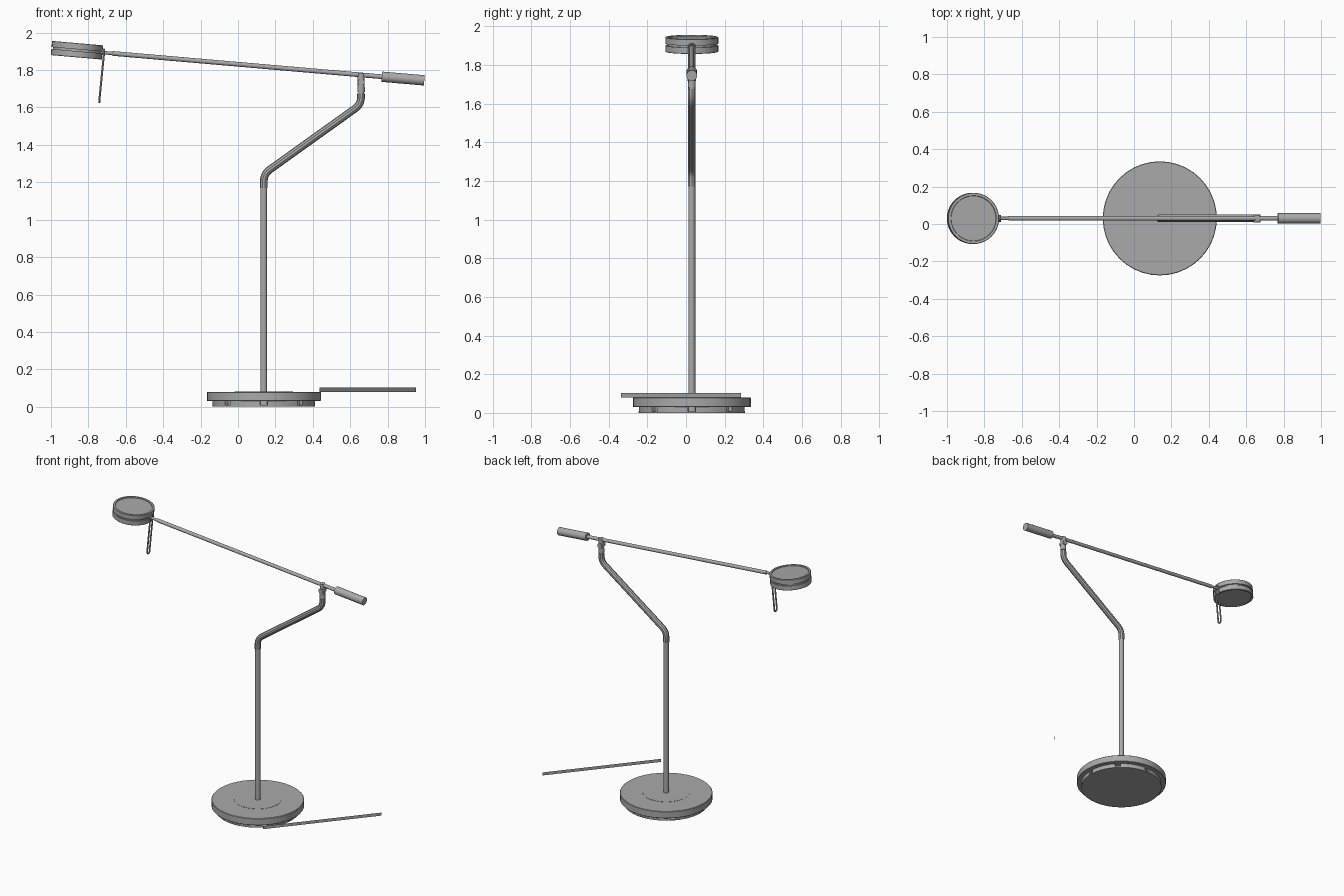
import bpy, bmesh, math
from mathutils import Vector, Matrix

if "Cube" in bpy.data.objects:
    bpy.data.objects.remove(bpy.data.objects["Cube"], do_unlink=True)

grey = bpy.data.materials.new("satin grey")
grey.use_nodes = True
grey.diffuse_color = (0.40, 0.40, 0.40, 1)
grey.node_tree.nodes["Principled BSDF"].inputs["Base Color"].default_value = (0.40, 0.40, 0.40, 1)

CX, CY = 0.138, 0.03               # base axis
TILT = math.atan(0.0865)           # slope of the balance arm


def arm_point(x):
    return Vector((x, CY, 1.831 - 0.0865 * x))


def finish(obj):
    obj.data.materials.clear()
    obj.data.materials.append(grey)
    bpy.ops.object.select_all(action='DESELECT')
    obj.select_set(True)
    bpy.context.view_layer.objects.active = obj
    bpy.ops.object.shade_smooth_by_angle(angle=math.radians(35))
    return obj


def from_bmesh(name, bm):
    bmesh.ops.recalc_face_normals(bm, faces=bm.faces)
    me = bpy.data.meshes.new(name)
    bm.to_mesh(me)
    bm.free()
    obj = bpy.data.objects.new(name, me)
    bpy.context.collection.objects.link(obj)
    return finish(obj)


def lathe(name, profile, matrix, sides=32):
    """Spin (radius, height) points about local z; ends are capped."""
    bm = bmesh.new()
    rings = []
    for r, z in profile:
        rings.append([bm.verts.new((r * math.cos(a), r * math.sin(a), z))
                      for a in (2 * math.pi * i / sides for i in range(sides))])
    for lo, hi in zip(rings, rings[1:]):
        for i in range(sides):
            j = (i + 1) % sides
            bm.faces.new((lo[i], lo[j], hi[j], hi[i]))
    bm.faces.new(rings[0][::-1])
    bm.faces.new(rings[-1])
    bm.transform(matrix)
    return from_bmesh(name, bm)


def rod(name, a, b, r, sides=20):
    a, b = Vector(a), Vector(b)
    d = b - a
    m = Matrix.Translation(a) @ d.to_track_quat('Z', 'Y').to_matrix().to_4x4()
    return lathe(name, [(r, 0), (r, d.length)], m, sides)


def rounded(points, radius, steps=6):
    """Replace the inner corners of a path by smooth arcs."""
    pts = [Vector(p) for p in points]
    out = [pts[0]]
    for p, c, n in zip(pts, pts[1:], pts[2:]):
        s = c + (p - c).normalized() * radius
        e = c + (n - c).normalized() * radius
        for i in range(steps + 1):
            t = i / steps
            out.append(s * (1 - t) ** 2 + c * 2 * t * (1 - t) + e * t * t)
    return out + [pts[-1]]


def tube(name, points, r, cyclic=False):
    cu = bpy.data.curves.new(name, 'CURVE')
    cu.dimensions = '3D'
    cu.bevel_depth = r
    cu.bevel_resolution = 3
    cu.use_fill_caps = True
    sp = cu.splines.new('POLY')
    sp.points.add(len(points) - 1)
    for p, co in zip(sp.points, points):
        p.co = (*co, 1)
    sp.use_cyclic_u = cyclic
    obj = bpy.data.objects.new(name, cu)
    bpy.context.collection.objects.link(obj)
    bpy.ops.object.select_all(action='DESELECT')
    obj.select_set(True)
    bpy.context.view_layer.objects.active = obj
    bpy.ops.object.convert(target='MESH')
    return finish(bpy.context.view_layer.objects.active)


# Base: weighted disc, faint inlay and foot plate
base_m = Matrix.Translation((CX, CY, 0))
lathe("base_disc", [(0.302, 0.03), (0.305, 0.033), (0.305, 0.077), (0.302, 0.08)], base_m, 40)
lathe("base_inlay", [(0.156, 0.078), (0.156, 0.0815)], base_m, 40)
lathe("foot_plate", [(0.275, 0.0), (0.275, 0.008), (0.25, 0.008), (0.25, 0.031)], base_m, 40)

# Eight arc spacers between foot plate and base, with gaps between them
bm = bmesh.new()
for k in range(8):
    start = k * math.pi / 4 + math.radians(4)
    prev = None
    for i in range(6):
        a = start + math.radians(37) * i / 5
        sec = [bm.verts.new((CX + r * math.cos(a), CY + r * math.sin(a), z))
               for r, z in ((0.252, 0.007), (0.274, 0.007), (0.274, 0.031), (0.252, 0.031))]
        if prev:
            for q in range(4):
                bm.faces.new((prev[q], prev[(q + 1) % 4], sec[(q + 1) % 4], sec[q]))
        else:
            bm.faces.new(sec)
        prev = sec
    bm.faces.new(prev[::-1])
from_bmesh("foot_spacers", bm)

# Cord strip: flat upright ribbon beside the base
bm = bmesh.new()
bm.faces.new([bm.verts.new(p) for p in ((0.435, -0.335, 0.08), (0.952, 0.285, 0.08),
                                        (0.952, 0.285, 0.102), (0.435, -0.335, 0.102))])
from_bmesh("cord_strip", bm)

# Stem: straight post and cranked upper tube
rod("lower_post", (CX, CY, 0.078), (CX, CY, 1.18), 0.018)
tube("cranked_tube", rounded([(CX, CY, 1.17), (CX, CY, 1.245), (0.658, CY, 1.617),
                              (0.658, CY, 1.675)], 0.04), 0.0205)

# Swivel joint carrying the arm
rod("swivel_neck", (0.658, CY, 1.67), (0.658, CY, 1.69), 0.015)
rod("swivel_collar", (0.658, CY, 1.682), (0.658, CY, 1.71), 0.020)
rod("swivel_fork", (0.658, CY, 1.705), (0.658, CY, 1.785), 0.018)
rod("swivel_pin", (0.658, CY - 0.022, 1.735), (0.658, CY + 0.022, 1.735), 0.018)

# Balance arm with counterweight
rod("balance_arm", arm_point(-0.67), arm_point(0.78), 0.0125)
rod("arm_tip", arm_point(-0.74), arm_point(-0.66), 0.009)
rod("counterweight", arm_point(0.769), arm_point(0.996), 0.0275, 24)

# Lamp head: two stacked discs around a groove, recessed top and bottom
head_m = Matrix.Translation((-0.861, CY, 1.906)) @ Matrix.Rotation(TILT, 4, 'Y')
lathe("lamp_head", [(0.122, -0.033), (0.124, -0.038), (0.135, -0.038), (0.137, -0.036),
                    (0.137, -0.005), (0.128, -0.005), (0.128, 0.005), (0.137, 0.005),
                    (0.137, 0.036), (0.135, 0.038), (0.122, 0.038), (0.120, 0.032)], head_m, 40)

# Handle: narrow wire loop hanging from the head
top, bottom = Vector((-0.716, CY, 1.895)), Vector((-0.741, CY, 1.642))
loop = []
for centre, a0 in ((top, 0), (bottom, math.pi)):
    for i in range(9):
        a = a0 + math.pi * i / 8
        loop.append(centre + Vector((0, 0.014 * math.cos(a), 0.014 * math.sin(a))))
tube("handle_loop", loop, 0.0055, True)
